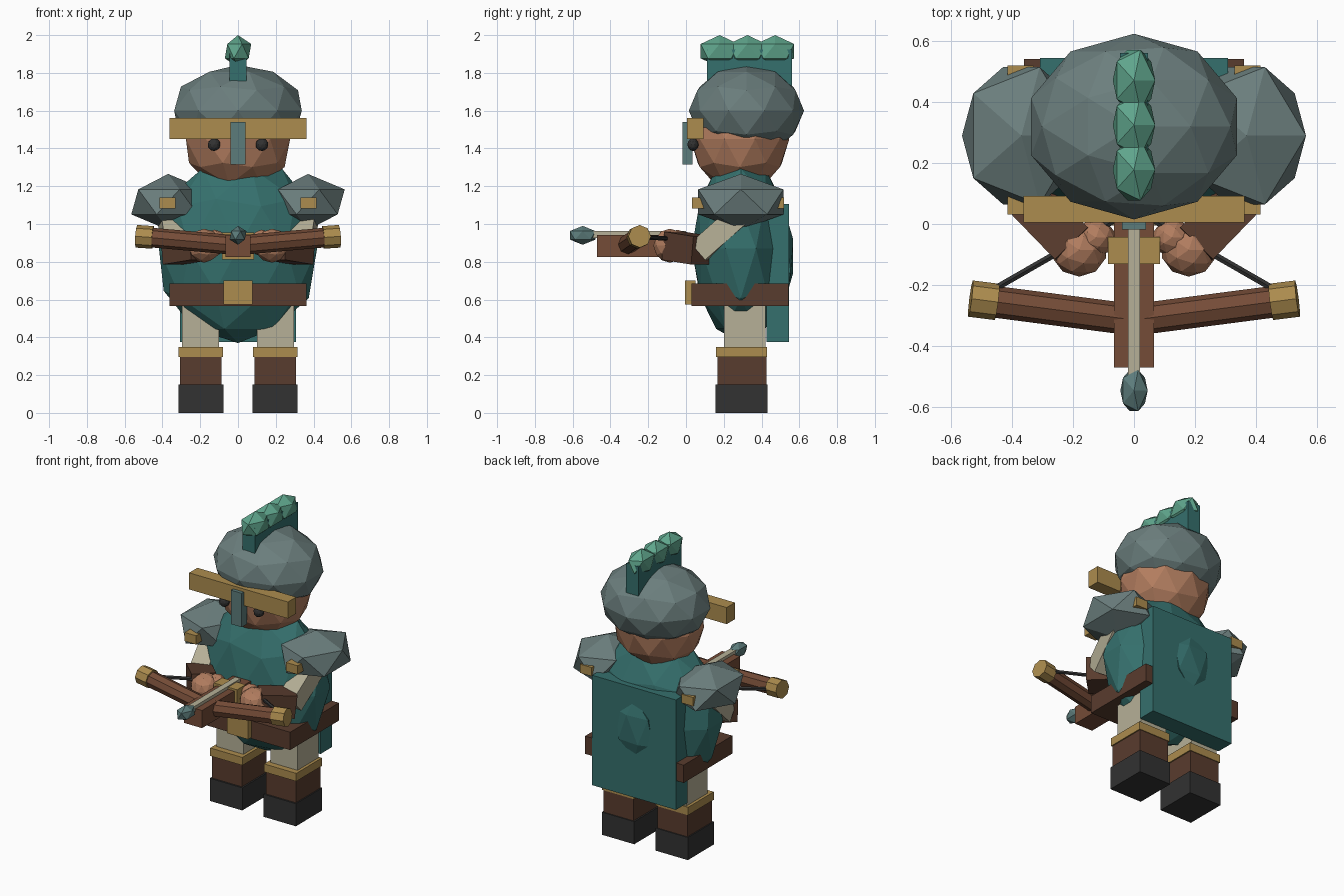
import bpy
from mathutils import Vector

if "Cube" in bpy.data.objects:
    bpy.data.objects.remove(bpy.data.objects["Cube"])


def colour(name, hexcode):
    rgb = [int(hexcode[i:i + 2], 16) / 255 for i in (0, 2, 4)]
    lin = [c / 12.92 if c < 0.04045 else ((c + 0.055) / 1.055) ** 2.4 for c in rgb]
    m = bpy.data.materials.new(name)
    m.diffuse_color = (*lin, 1)
    m.use_nodes = True
    m.node_tree.nodes["Principled BSDF"].inputs["Base Color"].default_value = m.diffuse_color
    return m


TEAL = colour("teal_cloth", "35706D")
GREEN = colour("plume_green", "5FA58C")
STEEL = colour("steel", "6B7E7D")
BLUE_STEEL = colour("blue_steel", "5C7C7B")
GOLD = colour("gold", "AC8C4E")
CREAM = colour("cream_cloth", "B6B097")
SKIN = colour("skin", "B27D5F")
LEATHER = colour("dark_leather", "593C2E")
WOOD = colour("wood", "754C37")
BLACK = colour("black", "323232")


def finish(name, mat):
    ob = bpy.context.object
    ob.name = name
    ob.data.materials.append(mat)
    return ob


def box(name, mat, x, y, z):
    """Box from its (min, max) range on each axis."""
    mid = [(a + b) / 2 for a, b in (x, y, z)]
    bpy.ops.mesh.primitive_cube_add(size=1, location=mid)
    ob = finish(name, mat)
    ob.scale = [b - a for a, b in (x, y, z)]
    return ob


def gem(name, mat, centre, radii, level=2):
    """Faceted ellipsoid."""
    bpy.ops.mesh.primitive_ico_sphere_add(subdivisions=level, radius=1, location=centre)
    ob = finish(name, mat)
    ob.scale = radii
    return ob


def rod(name, mat, a, b, radius, sides=8):
    """Prism from point a to point b."""
    a, b = Vector(a), Vector(b)
    bpy.ops.mesh.primitive_cylinder_add(vertices=sides, radius=radius,
                                        depth=(b - a).length, location=(a + b) / 2)
    ob = finish(name, mat)
    ob.rotation_euler = (b - a).to_track_quat('Z', 'Y').to_euler()
    return ob


def beam(name, mat, a, b, width):
    """Square bar from point a to point b."""
    a, b = Vector(a), Vector(b)
    bpy.ops.mesh.primitive_cube_add(size=1, location=(a + b) / 2)
    ob = finish(name, mat)
    ob.scale = (width, width, (b - a).length)
    ob.rotation_euler = (b - a).to_track_quat('Z', 'Y').to_euler()
    return ob


def span(s, a, b):
    return tuple(sorted((s * a, s * b)))


# Torso, belt and cape
gem("body", TEAL, (0, 0.29, 0.87), (0.44, 0.26, 0.5))
box("belt", LEATHER, (-0.362, 0.362), (0.03, 0.542), (0.567, 0.685))
box("buckle", GOLD, (-0.078, 0.078), (-0.005, 0.05), (0.575, 0.7))
box("cape", TEAL, (-0.308, 0.308), (0.425, 0.546), (0.375, 1.105))
gem("cape_diamond", TEAL, (0, 0.535, 0.83), (0.15, 0.038, 0.2), 1)

# Head and helmet
gem("head", SKIN, (0, 0.285, 1.45), (0.29, 0.262, 0.283))
gem("helmet", STEEL, (0, 0.32, 1.6), (0.355, 0.305, 0.242))
box("helmet_band", GOLD, (-0.363, 0.363), (0.005, 0.092), (1.45, 1.56))
box("nose_guard", BLUE_STEEL, (-0.04, 0.04), (-0.018, 0.035), (1.315, 1.54))

# Crest
box("crest_fin", TEAL, (-0.046, 0.046), (0.112, 0.562), (1.73, 1.925))
for y in (0.178, 0.325, 0.472):
    gem("crest_tuft", GREEN, (0, y, 1.915), (0.078, 0.118, 0.085), 1)

for s in (-1, 1):
    gem("eye", BLACK, (s * 0.127, 0.037, 1.42), (0.034, 0.03, 0.034))

    # Legs and boots
    box("leg", CREAM, span(s, 0.1, 0.297), (0.2, 0.42), (0.33, 0.6))
    box("boot_cuff", GOLD, span(s, 0.08, 0.316), (0.16, 0.43), (0.297, 0.35))
    box("boot", LEATHER, span(s, 0.088, 0.308), (0.167, 0.425), (0.14, 0.31))
    box("sole", BLACK, span(s, 0.078, 0.316), (0.156, 0.432), (0, 0.15))

    # Shoulder armour
    gem("shoulder_plate", STEEL, (s * 0.37, 0.29, 1.117), (0.218, 0.265, 0.148), 1)
    box("shoulder_stud", GOLD, span(s, 0.33, 0.415), (0.032, 0.52), (1.082, 1.14))

    # Arms and hands
    beam("sleeve", CREAM, (s * 0.36, 0.29, 1.05), (s * 0.33, 0.07, 0.855), 0.12)
    beam("bracer", LEATHER, (s * 0.35, 0.085, 0.86), (s * 0.2, -0.07, 0.885), 0.15)
    gem("hand", SKIN, (s * 0.18, -0.085, 0.885), (0.092, 0.088, 0.09))
    gem("thumb", SKIN, (s * 0.125, -0.045, 0.9), (0.065, 0.06, 0.07))

    # Crossbow limbs and string
    rod("bow_limb", WOOD, (0, -0.315, 0.887), (s * 0.5, -0.25, 0.932), 0.052)
    rod("limb_cap", GOLD, (s * 0.45, -0.256, 0.929), (s * 0.537, -0.245, 0.935), 0.06)
    rod("bow_string", BLACK, (s * 0.47, -0.22, 0.93), (0, 0.05, 0.915), 0.012, 6)

# Crossbow stock and bolt
box("stock", WOOD, (-0.066, 0.066), (-0.472, 0.04), (0.825, 0.942))
box("stock_clasp", GOLD, (-0.086, 0.086), (-0.132, -0.042), (0.812, 0.955))
box("bolt_shaft", CREAM, (-0.02, 0.02), (-0.5, 0.0), (0.925, 0.962))
gem("bolt_tip", BLUE_STEEL, (0, -0.547, 0.94), (0.05, 0.08, 0.05), 1)
